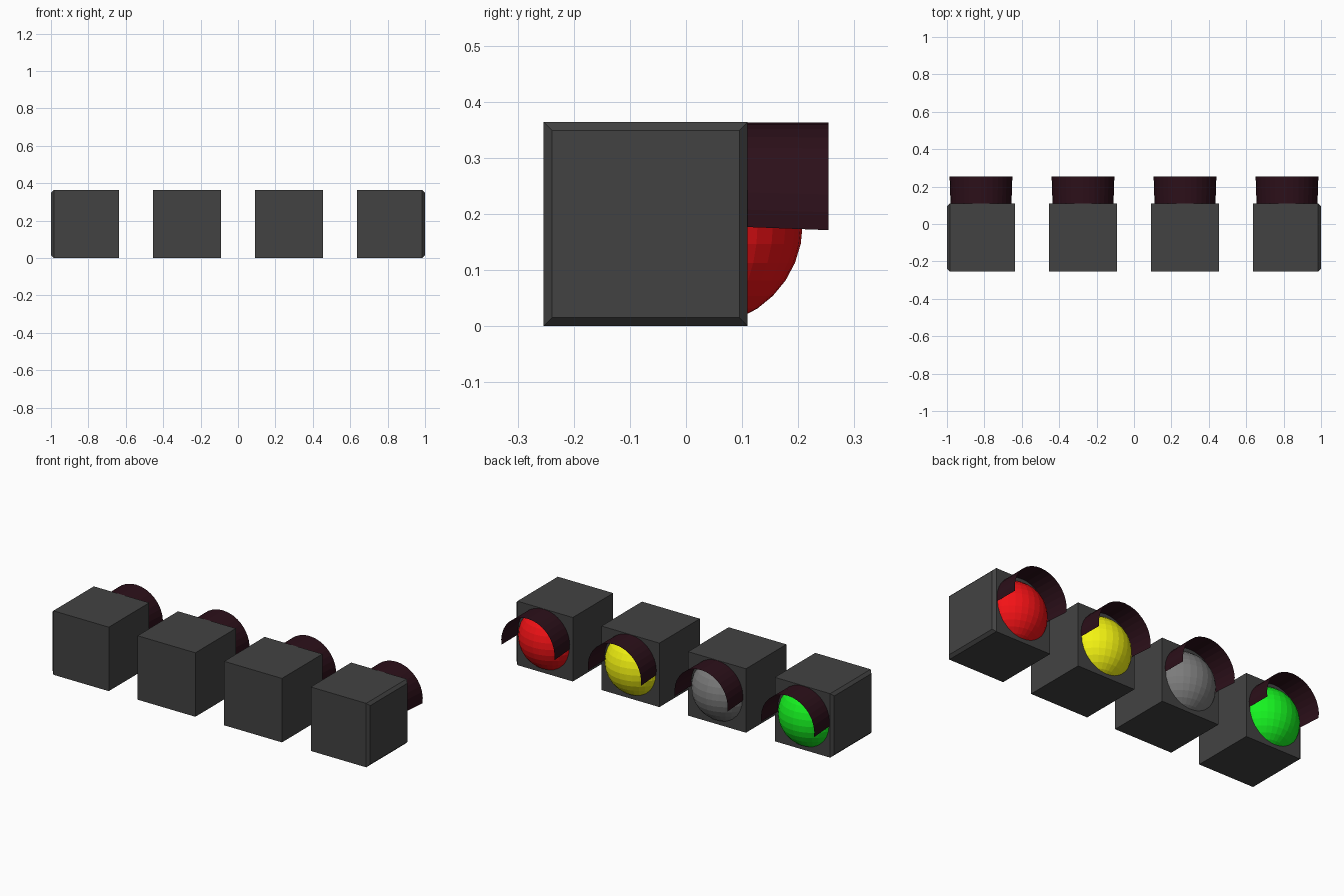
import bpy, bmesh, math
from mathutils import Matrix

if "Cube" in bpy.data.objects:
    bpy.data.objects.remove(bpy.data.objects["Cube"])

S = 0.364                      # housing cube size
Y0 = -0.254                    # rear face of the housings
YF = Y0 + S                    # lamp face of the housings


def material(name, rgb):
    m = bpy.data.materials.new(name)
    m.diffuse_color = (*rgb, 1)
    m.use_nodes = True
    m.node_tree.nodes["Principled BSDF"].inputs["Base Color"].default_value = m.diffuse_color
    return m


def add_object(name, bm, mat):
    me = bpy.data.meshes.new(name)
    bm.to_mesh(me)
    bm.free()
    me.materials.append(mat)
    ob = bpy.data.objects.new(name, me)
    bpy.context.collection.objects.link(ob)
    return ob


def housing(name, cx, outer, mat):
    """Cube; outer = -1 / +1 chamfers the rim of that end face, 0 leaves it plain."""
    bm = bmesh.new()
    bmesh.ops.create_cube(bm, size=S, matrix=Matrix.Translation((cx, Y0 + S / 2, S / 2)))
    if outer:
        rim = [e for e in bm.edges if all((v.co.x - cx) * outer > 0 for v in e.verts)]
        bmesh.ops.bevel(bm, geom=rim, offset=0.015, segments=1, affect='EDGES')
    return add_object(name, bm, mat)


def lens(name, cx, mat):
    """Faceted ball mostly sunk into the housing."""
    bm = bmesh.new()
    bmesh.ops.create_uvsphere(bm, u_segments=32, v_segments=16, radius=0.181,
                              matrix=Matrix.Translation((cx, 0.027, S / 2)))
    return add_object(name, bm, mat)


def hood(name, cx, mat, n=18):
    """Thin, slightly flared half-tube visor above the lens."""
    bm = bmesh.new()
    rows = []
    for y, r, zc in ((YF - 0.005, 0.163, 0.200), (0.254, 0.168, 0.195)):
        row = []
        for i in range(n + 1):
            a = math.radians(-8.2 + 196.4 * i / n)
            row.append(bm.verts.new((cx + r * math.cos(a), y, zc + r * math.sin(a))))
        rows.append(row)
    for i in range(n):
        bm.faces.new((rows[0][i], rows[0][i + 1], rows[1][i + 1], rows[1][i]))
    return add_object(name, bm, mat)


body_mat = material("housing_grey", (0.055, 0.055, 0.055))
hood_mat = material("hood_dark", (0.025, 0.005, 0.01))
lamps = [("green", (0.008, 0.9, 0.015)), ("grey", (0.2, 0.2, 0.2)),
         ("yellow", (0.9, 0.9, 0.006)), ("red", (0.9, 0.006, 0.008))]

# Row of four lamps, spread evenly along x
for i, (colour, rgb) in enumerate(lamps):
    cx = (i - 1.5) * (2 - S) / 3
    outer = {0: -1, 3: 1}.get(i, 0)
    housing(colour + "_housing", cx, outer, body_mat)
    lens(colour + "_lens", cx, material(colour + "_lamp", rgb))
    hood(colour + "_hood", cx, hood_mat)
